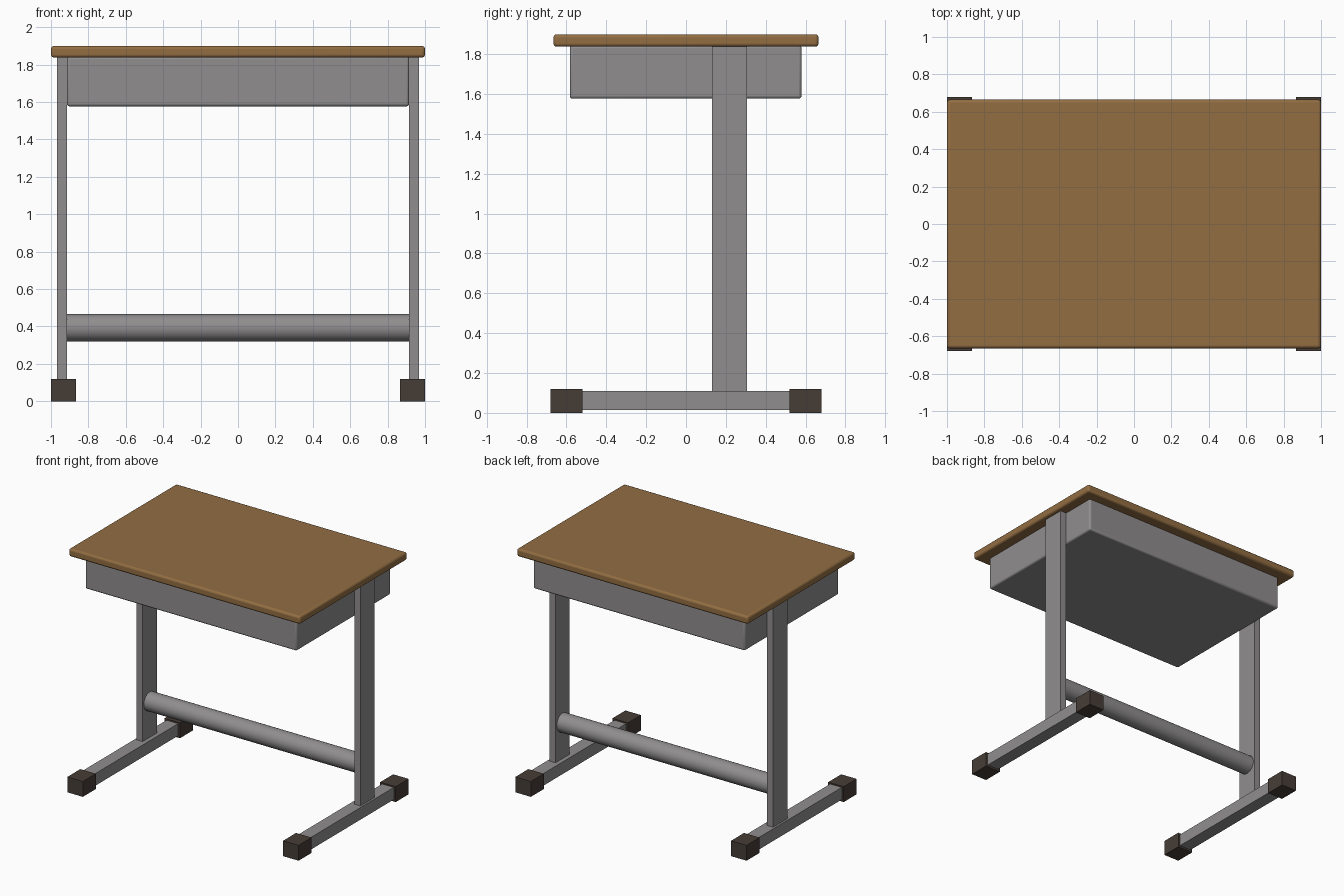
import bpy, math

if "Cube" in bpy.data.objects:
    bpy.data.objects.remove(bpy.data.objects["Cube"])


def material(name, rgb):
    m = bpy.data.materials.new(name)
    m.diffuse_color = (*rgb, 1)
    m.use_nodes = True
    m.node_tree.nodes["Principled BSDF"].inputs["Base Color"].default_value = m.diffuse_color
    return m


wood = material("brown wood", (0.29, 0.155, 0.055))
steel = material("grey steel", (0.28, 0.27, 0.27))
rubber = material("dark rubber", (0.062, 0.046, 0.037))


def box(name, x, y, z, mat, bevel=0):
    """Box from (min, max) ranges, optionally with rounded edges."""
    bpy.ops.mesh.primitive_cube_add(
        size=1, location=[(r[0] + r[1]) / 2 for r in (x, y, z)])
    o = bpy.context.object
    o.name = name
    o.scale = [r[1] - r[0] for r in (x, y, z)]
    bpy.ops.object.transform_apply(location=False, rotation=False, scale=True)
    o.data.materials.append(mat)
    if bevel:
        b = o.modifiers.new("rounded edges", 'BEVEL')
        b.width, b.segments = bevel, 3
        bpy.ops.object.shade_smooth_by_angle(angle=math.radians(40))
    return o


# Desktop and the closed storage tray under it
box("desktop", (-1, 1), (-0.665, 0.665), (1.838, 1.9), wood, 0.016)
box("storage_tray", (-0.915, 0.915), (-0.583, 0.58), (1.577, 1.845), steel, 0.014)

# Side frames: upright, floor bar and two end caps on each side
for side, s in (("left", -1), ("right", 1)):
    def xr(a, b):
        return tuple(sorted((s * a, s * b)))
    box(side + "_upright", xr(0.915, 0.967), (0.13, 0.305), (0.1, 1.845), steel)
    box(side + "_floor_bar", xr(0.882, 0.983), (-0.6, 0.6), (0.015, 0.11), steel)
    for end, y in (("front", (-0.68, -0.52)), ("back", (0.52, 0.68))):
        box(f"{side}_{end}_foot_cap", xr(0.866, 1.0), y, (0, 0.12), rubber)

# Round crossbar between the uprights
bpy.ops.mesh.primitive_cylinder_add(
    vertices=32, radius=0.073, depth=1.85, location=(0, 0.217, 0.393),
    rotation=(0, math.pi / 2, 0))
bar = bpy.context.object
bar.name = "crossbar"
bar.data.materials.append(steel)
bpy.ops.object.shade_smooth_by_angle(angle=math.radians(40))
